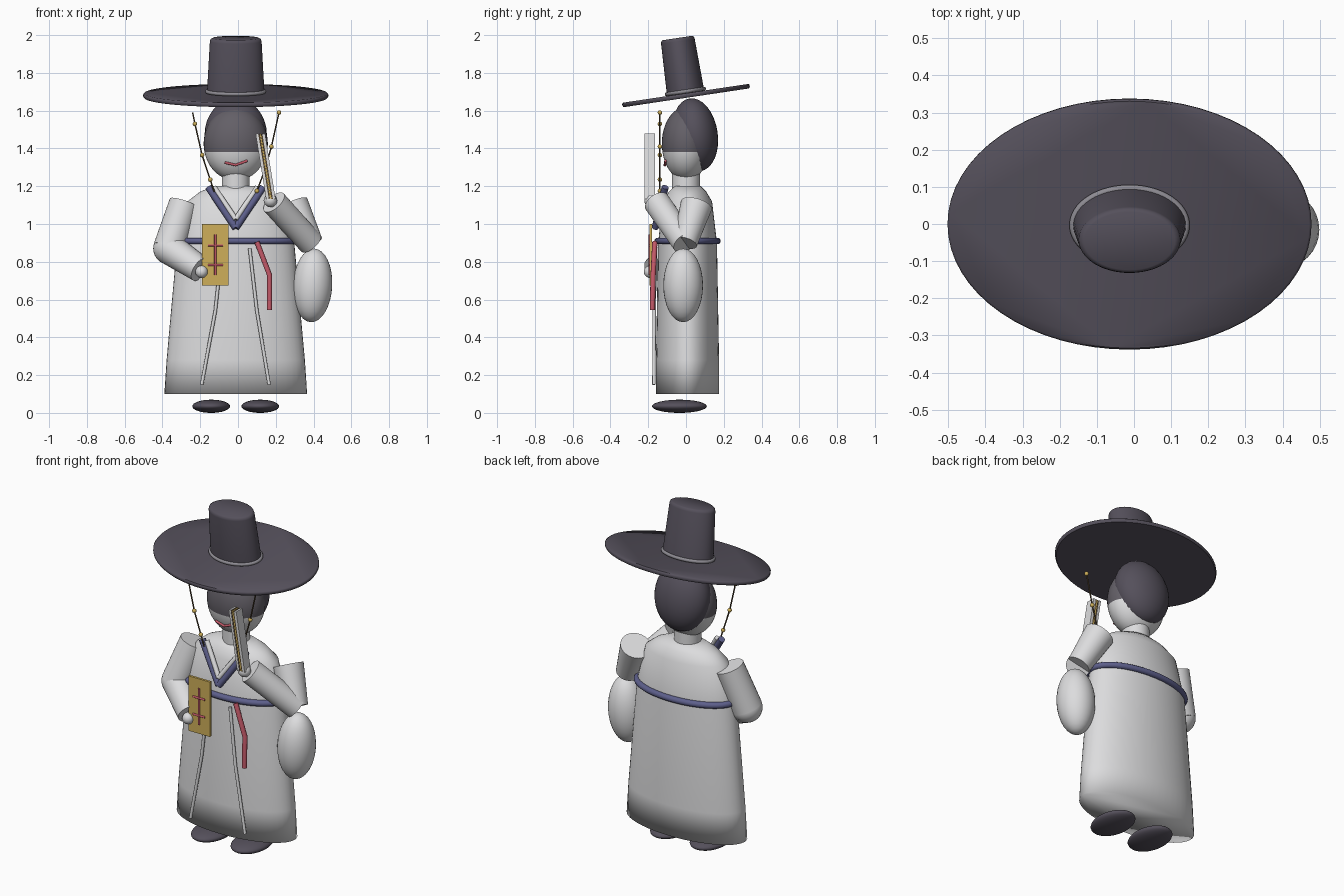
import bpy, bmesh, math
from mathutils import Vector, Matrix

if "Cube" in bpy.data.objects:
    bpy.data.objects.remove(bpy.data.objects["Cube"])

CX = -0.012          # body axis
TILT = math.radians(8.5)  # forward lean of hat and hair


def material(name, r, g, b):
    m = bpy.data.materials.new(name)
    m.use_nodes = True
    m.diffuse_color = (r, g, b, 1)
    bsdf = next(n for n in m.node_tree.nodes if n.type == "BSDF_PRINCIPLED")
    bsdf.inputs["Base Color"].default_value = (r, g, b, 1)
    bsdf.inputs["Roughness"].default_value = 0.8
    return m


white = material("white cloth", 0.72, 0.72, 0.73)
skin = material("pale skin", 0.72, 0.72, 0.73)
black = material("hat charcoal", 0.09, 0.08, 0.105)
band = material("headband grey", 0.125, 0.115, 0.135)
grey = material("trim grey", 0.27, 0.26, 0.29)
blue = material("sash blue", 0.11, 0.115, 0.26)
red = material("ribbon red", 0.55, 0.1, 0.14)
gold = material("gold", 0.62, 0.43, 0.1)
cord = material("cord brown", 0.09, 0.06, 0.03)


def finish(name, bm, mats, angle=None):
    bmesh.ops.recalc_face_normals(bm, faces=bm.faces)
    me = bpy.data.meshes.new(name)
    bm.to_mesh(me)
    bm.free()
    ob = bpy.data.objects.new(name, me)
    bpy.context.collection.objects.link(ob)
    for m in mats:
        me.materials.append(m)
    if angle is not None:
        bpy.ops.object.select_all(action="DESELECT")
        ob.select_set(True)
        bpy.context.view_layer.objects.active = ob
        if angle >= 180:
            bpy.ops.object.shade_smooth()
        else:
            bpy.ops.object.shade_smooth_by_angle(angle=math.radians(angle))
    return ob


def loft(name, rings, mat, angle=40, n=48, matrix=Matrix()):
    """Stack elliptical rings (z, half width, half depth) and cap the ends."""
    bm = bmesh.new()
    loops = []
    for z, rx, ry in rings:
        loops.append([bm.verts.new(matrix @ Vector((rx * math.cos(a), ry * math.sin(a), z)))
                      for a in (math.tau * i / n for i in range(n))])
    for lo, hi in zip(loops, loops[1:]):
        for i in range(n):
            j = (i + 1) % n
            bm.faces.new((lo[i], lo[j], hi[j], hi[i]))
    bm.faces.new(loops[0][::-1])
    bm.faces.new(loops[-1])
    return finish(name, bm, [mat], angle)


def ellipsoid(name, loc, size, mat, rot=(0, 0), seg=32):
    """rot = (about x, about y)"""
    bm = bmesh.new()
    m = (Matrix.Translation(loc) @ Matrix.Rotation(rot[0], 4, "X")
         @ Matrix.Rotation(rot[1], 4, "Y") @ Matrix.Diagonal((*size, 1)))
    bmesh.ops.create_uvsphere(bm, u_segments=seg, v_segments=seg // 2, radius=1, matrix=m)
    return finish(name, bm, [mat], 180)


def cone(name, a, b, ra, rb, mat, n=32):
    a, b = Vector(a), Vector(b)
    d = b - a
    m = Matrix.Translation((a + b) / 2) @ d.to_track_quat("Z", "Y").to_matrix().to_4x4()
    bm = bmesh.new()
    bmesh.ops.create_cone(bm, cap_ends=True, segments=n, radius1=ra, radius2=rb,
                          depth=d.length, matrix=m)
    return finish(name, bm, [mat], 40)


def box(name, loc, size, mat, rot_y=0):
    bm = bmesh.new()
    m = (Matrix.Translation(loc) @ Matrix.Rotation(rot_y, 4, "Y")
         @ Matrix.Diagonal((*size, 1)))
    bmesh.ops.create_cube(bm, size=1, matrix=m)
    return finish(name, bm, [mat])


def tube(name, points, r, mat, closed=False):
    cu = bpy.data.curves.new(name, "CURVE")
    cu.dimensions = "3D"
    cu.bevel_depth = r
    cu.bevel_resolution = 3
    cu.use_fill_caps = True
    sp = cu.splines.new("POLY")
    sp.points.add(len(points) - 1)
    for p, co in zip(sp.points, points):
        p.co = (*co, 1)
    sp.use_cyclic_u = closed
    sp.use_smooth = True
    cu.materials.append(mat)
    ob = bpy.data.objects.new(name, cu)
    bpy.context.collection.objects.link(ob)
    bpy.ops.object.select_all(action="DESELECT")
    ob.select_set(True)
    bpy.context.view_layer.objects.active = ob
    bpy.ops.object.convert(target="MESH")
    return ob


def oval(rx, ry, z, matrix, n=64):
    return [matrix @ Vector((rx * math.cos(math.tau * i / n), ry * math.sin(math.tau * i / n), z))
            for i in range(n)]


# Robe, sash and neck
body = Matrix.Translation((CX, 0.008, 0))
loft("robe", [(0.1, 0.378, 0.168), (0.28, 0.366, 0.167), (0.9, 0.31, 0.156),
              (1.12, 0.255, 0.13), (1.17, 0.19, 0.1), (1.2, 0.12, 0.07)], white, 180, 48, body)
tube("sash", oval(0.308, 0.158, 0.91, body), 0.018, blue, True)
cone("neck", (CX, 0, 1.15), (CX, 0, 1.27), 0.074, 0.074, skin)

# Head with a grey headband above the brow line
bm = bmesh.new()
bmesh.ops.create_uvsphere(bm, u_segments=40, v_segments=24, radius=1,
                          matrix=Matrix.Translation((CX, 0, 1.425)) @ Matrix.Diagonal((0.17, 0.128, 0.195, 1)))
bmesh.ops.bisect_plane(bm, geom=bm.verts[:] + bm.edges[:] + bm.faces[:],
                       plane_co=(0, 0, 1.38), plane_no=(0, 0, 1))
for f in bm.faces:
    f.material_index = int(f.calc_center_median().z > 1.38)
finish("head", bm, [skin, band], 180)
ellipsoid("hair", (CX, 0.048, 1.472), (0.165, 0.12, 0.195), black, (TILT, 0))
tube("mouth", [(-0.07, -0.108, 1.325), (CX, -0.112, 1.312), (0.05, -0.108, 1.335)], 0.007, red)

# Hat: brim, crown and trim ring share one tilted frame
hat = Matrix.Translation((CX, 0, 1.68)) @ Matrix.Rotation(TILT, 4, "X")
loft("hat_brim", [(-0.012, 0.484, 0.336), (-0.004, 0.49, 0.341), (0.006, 0.49, 0.341),
                  (0.012, 0.484, 0.336)], black, 50, 64, hat)
loft("hat_crown", [(0, 0.153, 0.1), (0.29, 0.137, 0.09), (0.302, 0.133, 0.087),
                   (0.308, 0.122, 0.079)], black, 50, 48, hat)
tube("hat_ring", oval(0.152, 0.1, 0.022, hat), 0.01, grey, True)

# Beaded chin cords
cords = {"right": [(-0.24, 1.59), (-0.228, 1.53), (-0.19, 1.365), (-0.147, 1.235), (-0.125, 1.17)],
         "left": [(0.217, 1.59), (0.177, 1.41), (0.14, 1.28), (0.1, 1.175)]}
beads = {"right": (1, 2, 3), "left": (0, 1, 3)}
for side, pts in cords.items():
    path = [(x, -0.138, z) for x, z in pts]
    tube(side + "_cord", path, 0.004, cord)
    for i in beads[side]:
        ellipsoid(side + "_bead", path[i], (0.012,) * 3, gold, seg=16)

# Crossed collar: blue edge with white lining
for side, s in (("right", -1), ("left", 1)):
    tube(side + "_collar", [(CX + s * 0.145, -0.11, 1.195), (CX, -0.163, 0.98)], 0.019, blue)
    tube(side + "_lining", [(CX + s * 0.115, -0.11, 1.195), (CX, -0.163, 1.025)], 0.014, white)

# Hanging ribbons
tube("red_ribbon", [(0.1, -0.165, 0.905), (0.167, -0.174, 0.73), (0.167, -0.178, 0.545)], 0.014, red)
tube("right_string", [(-0.085, -0.163, 0.87), (-0.12, -0.168, 0.54), (-0.192, -0.17, 0.15)], 0.009, white)
tube("left_string", [(0.062, -0.163, 0.87), (0.1, -0.168, 0.54), (0.165, -0.17, 0.15)], 0.009, white)

# Right arm holding a book
elbow = (-0.365, -0.05, 0.87)
cone("right_upper_arm", (-0.285, 0, 1.11), elbow, 0.08, 0.085, white)
ellipsoid("right_elbow", elbow, (0.084,) * 3, white)
cone("right_forearm", elbow, (-0.2, -0.16, 0.76), 0.084, 0.07, white)
ellipsoid("right_hand", (-0.193, -0.19, 0.747), (0.033,) * 3, skin, seg=20)
box("book", (-0.12, -0.186, 0.838), (0.14, 0.014, 0.325), gold)
tube("book_mark_stem", [(-0.12, -0.194, 0.73), (-0.12, -0.194, 0.945)], 0.006, red)
for z in (0.783, 0.887):
    tube("book_mark_bar", [(-0.16, -0.194, z), (-0.08, -0.194, z)], 0.006, red)

# Left arm raised, with a drooping sleeve
elbow = (0.385, -0.005, 0.9)
cone("left_upper_arm", (0.29, 0.055, 1.1), elbow, 0.085, 0.065, white)
cone("left_forearm", (0.19, -0.155, 1.115), elbow, 0.07, 0.068, white)
ellipsoid("left_hand", (0.172, -0.185, 1.125), (0.036,) * 3, skin, seg=20)
ellipsoid("left_sleeve", (0.395, -0.015, 0.675), (0.104, 0.105, 0.195), white, (0, 0.05))

# Folded fan: white slats with gold and brown ribs between
lean = -0.16
for i, (w, mat) in enumerate([(0.014, white), (0.007, cord), (0.007, gold), (0.007, cord), (0.014, white)]):
    x = (-0.018, -0.0075, 0, 0.0075, 0.018)[i]
    depth = 0.056 if mat is white else 0.052
    box("fan_slat", (0.146 + x, -0.193, 1.305), (w, depth, 0.35), mat, lean)

# Shoes
for side, x in (("right", -0.142), ("left", 0.118)):
    ellipsoid(side + "_shoe", (x, -0.035, 0.035), (0.1, 0.145, 0.035), black)
